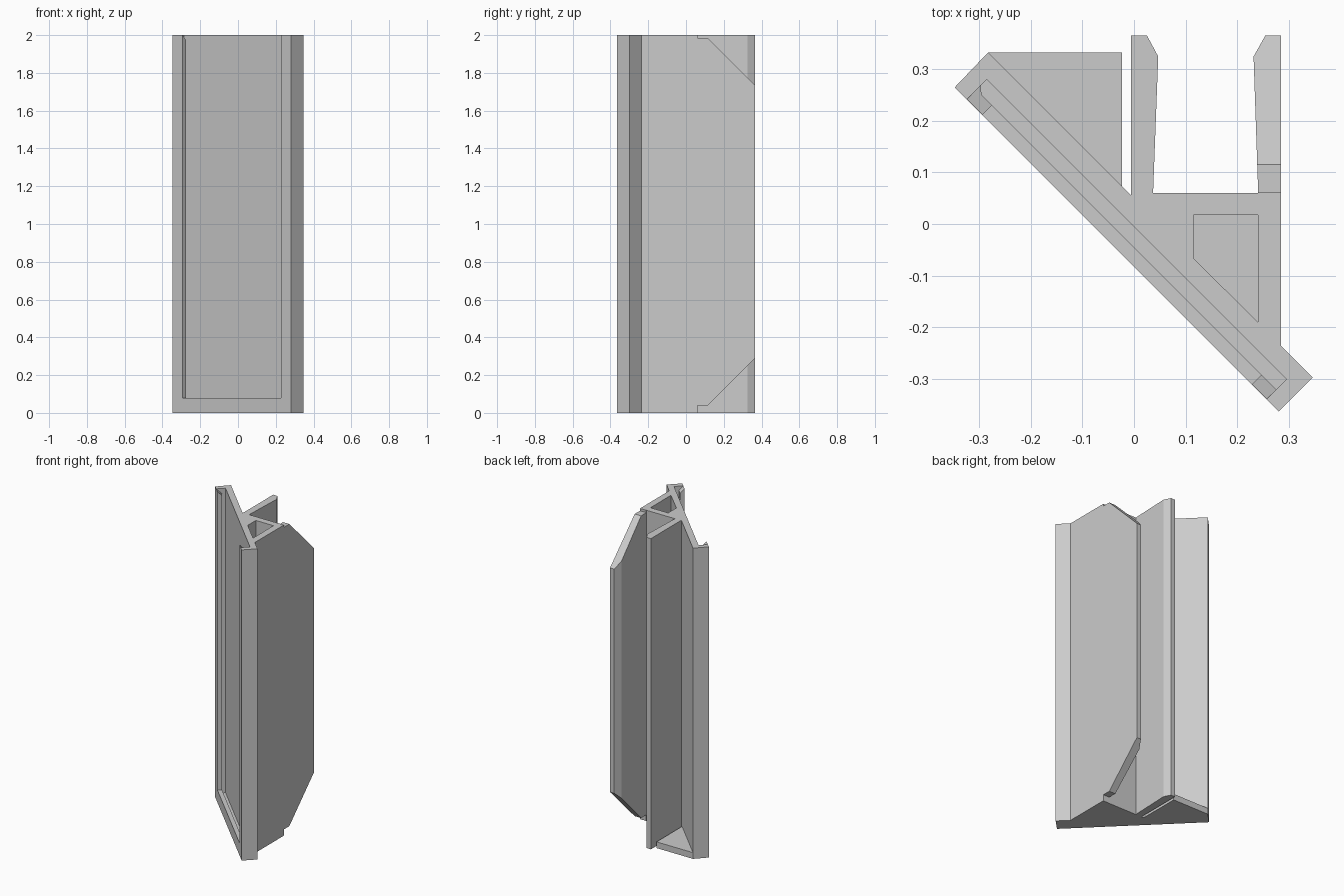
import bpy
import bmesh
from math import radians
from mathutils import Matrix

if "Cube" in bpy.data.objects:
    bpy.data.objects.remove(bpy.data.objects["Cube"], do_unlink=True)

HEIGHT = 2.0
FLOOR = 0.04
PLATE_AXES = Matrix.Rotation(radians(-45), 4, "Z")   # x runs along the diagonal plate
ALONG_X = Matrix(((0, 0, 1, 0), (1, 0, 0, 0), (0, 1, 0, 0), (0, 0, 0, 1)))

grey = bpy.data.materials.new("plain_grey")
grey.use_nodes = True
grey.diffuse_color = (0.6, 0.6, 0.6, 1)
grey.node_tree.nodes["Principled BSDF"].inputs["Base Color"].default_value = grey.diffuse_color


def prism(name, profile, low, high, axes=Matrix()):
    """Extrude a 2D profile from low to high, then turn it into the given axes."""
    bm = bmesh.new()
    face = bm.faces.new([bm.verts.new((a, b, low)) for a, b in profile])
    extruded = bmesh.ops.extrude_face_region(bm, geom=[face])["geom"]
    top = [v for v in extruded if isinstance(v, bmesh.types.BMVert)]
    bmesh.ops.translate(bm, verts=top, vec=(0, 0, high - low))
    bm.transform(axes)
    bmesh.ops.recalc_face_normals(bm, faces=bm.faces)
    mesh = bpy.data.meshes.new(name)
    bm.to_mesh(mesh)
    bm.free()
    mesh.materials.append(grey)
    obj = bpy.data.objects.new(name, mesh)
    bpy.context.collection.objects.link(obj)
    return obj


def rect(a0, a1, b0, b1):
    return [(a0, b0), (a1, b0), (a1, b1), (a0, b1)]


def cut(target, cutter):
    """Subtract the cutter from the target and discard it."""
    mod = target.modifiers.new("cut", "BOOLEAN")
    mod.operation = "DIFFERENCE"
    mod.solver = "EXACT"
    mod.object = cutter
    bpy.context.view_layer.objects.active = target
    bpy.ops.object.modifier_apply(modifier=mod.name)
    bpy.data.objects.remove(cutter, do_unlink=True)


# Extruded body: diagonal plate, hollow core and two rear arms in one section
body = prism("profile_body", [
    (-0.348, 0.265), (0.281, -0.364), (0.347, -0.298), (0.285, -0.236),
    (0.285, 0.366), (0.255, 0.366), (0.232, 0.325), (0.241, 0.06),
    (0.037, 0.06), (0.047, 0.325), (0.025, 0.366), (-0.006, 0.366),
    (-0.006, 0.056), (-0.283, 0.333)], 0, HEIGHT)

# Hollow core, closed at the bottom
cut(body, prism("core_cutter", [(0.115, 0.017), (0.241, 0.017), (0.241, -0.191),
                                (0.115, -0.066)], FLOOR, HEIGHT + 0.1))

# Card slot: wide pocket behind a narrower front window, open at the top
cut(body, prism("pocket_cutter", rect(-0.4, 0.422, -0.032, -0.0035),
                FLOOR, HEIGHT + 0.1, PLATE_AXES))
cut(body, prism("window_cutter", rect(-0.358, 0.382, -0.1, -0.02),
                2 * FLOOR, HEIGHT + 0.1, PLATE_AXES))

# Lead-in slope on top of the slot lips
cut(body, prism("lip_cutter", [(-0.058, HEIGHT), (-0.058, HEIGHT + 0.05),
                               (-0.02, HEIGHT + 0.05), (-0.02, HEIGHT - 0.038)],
                -0.4, 0.422, PLATE_AXES @ ALONG_X))

# Bevelled upper and lower corners of the left arm
for edge, step, way in ((HEIGHT, 0.015, -1), (0, FLOOR, 1)):
    near, outside = edge + way * step, edge - way * 0.1
    cut(body, prism("arm_cutter", [(0.061, outside), (0.061, near), (0.115, near),
                                   (0.415, near + way * 0.3), (0.415, outside)],
                    0.2, 0.3, ALONG_X))

# Triangular foot behind the plate, beside the right arm
prism("triangular_foot", [(-0.283, 0.333), (-0.023, 0.073), (-0.023, 0.333)], 0, FLOOR)
